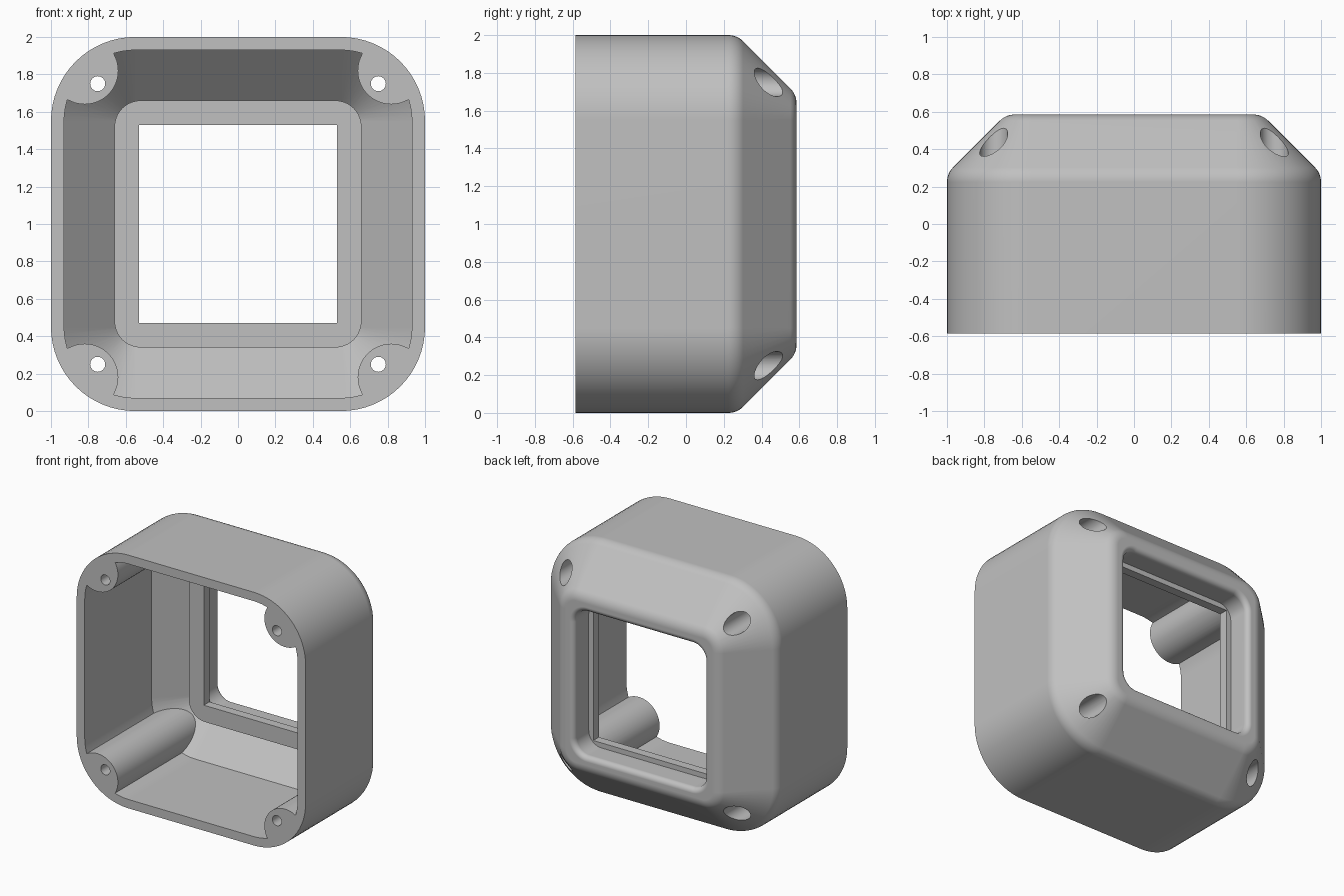
import bpy, bmesh, math

if "Cube" in bpy.data.objects:
    bpy.data.objects.remove(bpy.data.objects["Cube"], do_unlink=True)

BACK = 0.585      # half depth of the housing
HOLE = 0.75       # screw hole offset from the centre
BOSS = 0.82       # boss centre offset from the centre
CORNERS = [(sx, sz) for sx in (-1, 1) for sz in (-1, 1)]


def make_object(name, bm):
    bmesh.ops.remove_doubles(bm, verts=bm.verts, dist=1e-5)
    bmesh.ops.recalc_face_normals(bm, faces=bm.faces)
    mesh = bpy.data.meshes.new(name)
    bm.to_mesh(mesh)
    bm.free()
    obj = bpy.data.objects.new(name, mesh)
    bpy.context.collection.objects.link(obj)
    return obj


def rounded_square(half, radius, y, steps=16):
    """Points of a rounded square standing in the xz plane."""
    pts = []
    for corner in range(4):
        mid = math.radians(45 + 90 * corner)
        cx = math.copysign(half - radius, math.cos(mid))
        cz = math.copysign(half - radius, math.sin(mid))
        for i in range(steps + 1):
            a = math.radians(90) * (corner + i / steps)
            pts.append((cx + radius * math.cos(a), y, 1 + cz + radius * math.sin(a)))
    return pts


def loft(name, sections):
    """Capped solid through (half, radius, y) rounded squares."""
    bm = bmesh.new()
    rings = [[bm.verts.new(p) for p in rounded_square(*s)] for s in sections]
    n = len(rings[0])
    for a, b in zip(rings, rings[1:]):
        for i in range(n):
            j = (i + 1) % n
            bm.faces.new((a[i], a[j], b[j], b[i]))
    bm.faces.new(rings[0])
    bm.faces.new(rings[-1])
    return make_object(name, bm)


def rods(name, offset, radius, y0, y1, sides=48):
    """Four cylinders along y, one in each corner."""
    bm = bmesh.new()
    for sx, sz in CORNERS:
        ends = [[bm.verts.new((sx * offset + radius * math.cos(t), y,
                               1 + sz * offset + radius * math.sin(t)))
                 for t in (math.tau * i / sides for i in range(sides))]
                for y in (y0, y1)]
        for i in range(sides):
            j = (i + 1) % sides
            bm.faces.new((ends[0][i], ends[0][j], ends[1][j], ends[1][i]))
        for ring in ends:
            bm.faces.new(ring)
    return make_object(name, bm)


def cut(target, cutter):
    """Subtract the cutter from the target and discard it."""
    cutter.hide_render = True
    mod = target.modifiers.new("cut", "BOOLEAN")
    mod.operation = "DIFFERENCE"
    mod.solver = "EXACT"
    mod.object = cutter
    bpy.context.view_layer.objects.active = target
    bpy.ops.object.modifier_apply(modifier=mod.name)
    bpy.data.objects.remove(cutter, do_unlink=True)


# Outer shape: straight walls, 45 degree chamfer, both bends rounded
bend = 0.11
run = bend * math.tan(math.radians(22.5))
chamfer_start = 0.27
inset = BACK - chamfer_start
profile = [(0, -BACK)]
arc = [math.radians(45 * i / 6) for i in range(7)]
profile += [(bend * (1 - math.cos(t)), chamfer_start - run + bend * math.sin(t)) for t in arc]
profile += [(inset + run - bend * math.sin(t), BACK - bend * (1 - math.cos(t)))
            for t in reversed(arc)]
housing = loft("housing", [(1 - d, 0.45 - d, y) for d, y in profile])

# Cavity, leaving the window frame and the corner bosses standing
cavity = loft("cavity_cutter", [(0.93, 0.38, -0.8), (0.93, 0.38, 0.25), (0.63, 0.08, 0.55)])
cut(cavity, loft("frame_keep", [(0.66, 0.14, 0.33), (0.66, 0.14, 0.8)]))
cut(cavity, rods("boss_keep", BOSS, 0.18, -0.9, 0.8))
cut(housing, cavity)

# Window: sharp inner opening, ledge, rounded pocket with a soft rim
lip = 0.04
window = [(0.53, 0, 0.1), (0.53, 0, 0.40), (0.57, 0.11, 0.40)]
for i in range(7):
    t = math.radians(90 * i / 6)
    d = lip * (1 - math.cos(t))
    window.append((0.57 + d, 0.11 + d, BACK - lip + lip * math.sin(t)))
window.append((0.57 + lip, 0.11 + lip, 0.8))
cut(housing, loft("window_cutter", window))

# Screw holes with counterbores from the back
cut(housing, rods("screw_cutter", HOLE, 0.04, -0.9, 0.3, 32))
cut(housing, rods("counterbore_cutter", HOLE, 0.075, 0.15, 0.9))

# Colour and shading
grey = bpy.data.materials.new("light_grey")
grey.use_nodes = True
colour = (0.53, 0.53, 0.53, 1)
grey.diffuse_color = colour
grey.node_tree.nodes["Principled BSDF"].inputs["Base Color"].default_value = colour
housing.data.materials.clear()
housing.data.materials.append(grey)
for poly in housing.data.polygons:
    poly.material_index = 0

bpy.ops.object.select_all(action="DESELECT")
housing.select_set(True)
bpy.context.view_layer.objects.active = housing
bpy.ops.object.shade_smooth_by_angle(angle=math.radians(30))
normals = housing.modifiers.new("even_normals", "WEIGHTED_NORMAL")
normals.keep_sharp = True
